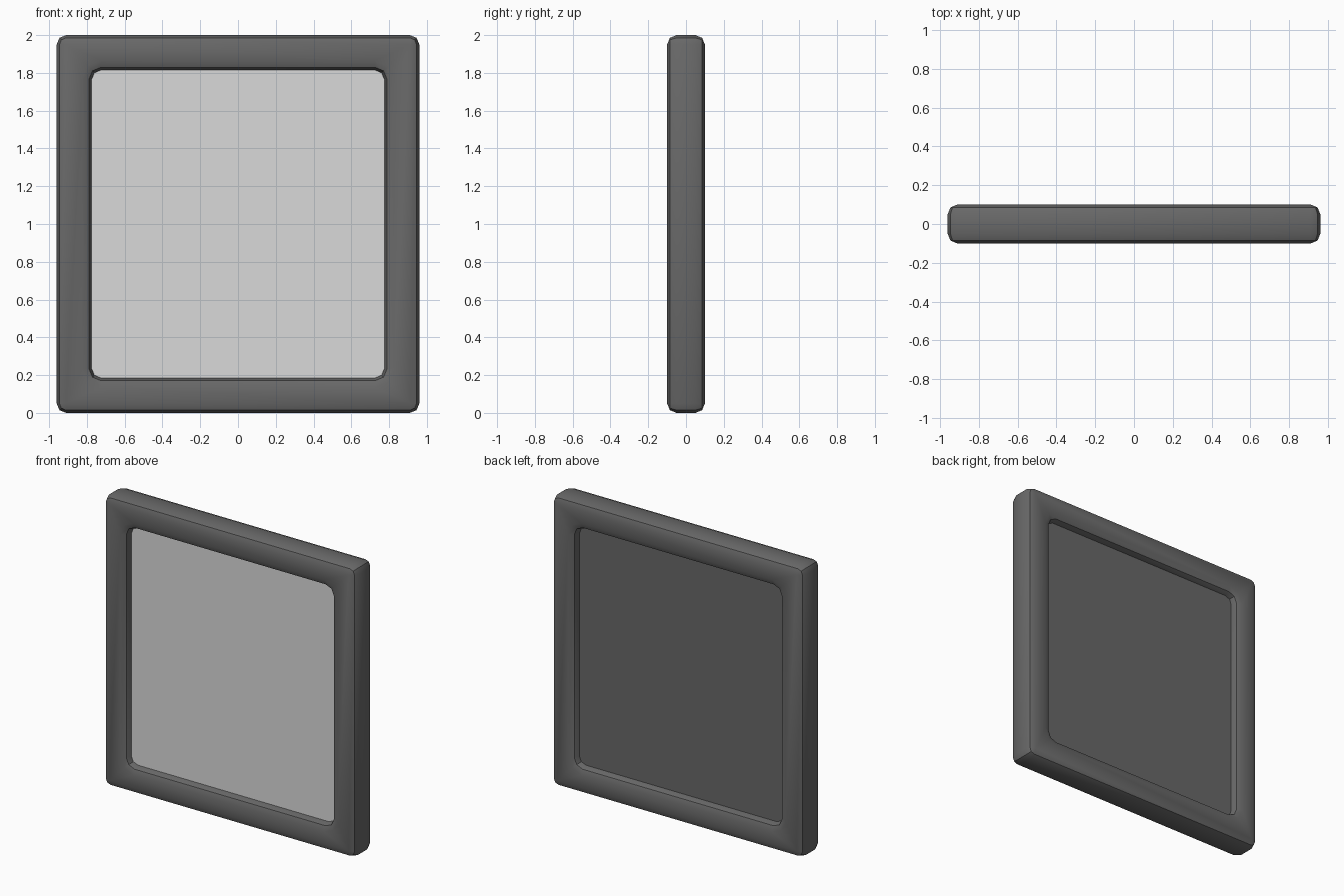
import bpy, bmesh
from math import sin, cos, pi

cube = bpy.data.objects.get("Cube")
if cube:
    bpy.data.objects.remove(cube, do_unlink=True)


def material(name, value):
    m = bpy.data.materials.new(name)
    m.use_nodes = True
    color = (value, value, value, 1)
    m.diffuse_color = color
    m.node_tree.nodes["Principled BSDF"].inputs["Base Color"].default_value = color
    return m


dark_grey = material("dark grey", 0.14)
light_grey = material("light grey", 0.70)

HALF_X, HALF_Z, HALF_Y = 0.96, 1.0, 0.10
BORDER, ROUND = 0.185, 0.05


def add_object(name, bm, mats):
    bmesh.ops.recalc_face_normals(bm, faces=bm.faces)
    mesh = bpy.data.meshes.new(name)
    bm.to_mesh(mesh)
    bm.free()
    for m in mats:
        mesh.materials.append(m)
    obj = bpy.data.objects.new(name, mesh)
    bpy.context.collection.objects.link(obj)
    return obj


def ring(bm, inset, y):
    """Rounded rectangle, inset from the outer outline."""
    if inset <= ROUND:
        r = ROUND - inset
    else:
        r = ROUND + BORDER - inset
    verts = []
    for k, (sx, sz) in enumerate([(1, 1), (-1, 1), (-1, -1), (1, -1)]):
        for j in range(3):
            a = k * pi / 2 + j * pi / 4
            verts.append(bm.verts.new((
                sx * (HALF_X - inset - r) + r * cos(a), y,
                HALF_Z + sz * (HALF_Z - inset - r) + r * sin(a))))
    return verts


# Frame: rounded border cross-section carried around the outline
bm = bmesh.new()
mid = ROUND * (1 - cos(pi / 4))
half = [(0, HALF_Y - ROUND), (mid, HALF_Y - mid), (ROUND, HALF_Y),
        (BORDER - ROUND, HALF_Y), (BORDER - mid, HALF_Y - mid),
        (BORDER, HALF_Y - ROUND)]
profile = half + [(d, -y) for d, y in reversed(half)]
rings = [ring(bm, d, y) for d, y in profile]
for i, a in enumerate(rings):
    b = rings[(i + 1) % len(rings)]
    for j in range(len(a)):
        n = (j + 1) % len(a)
        bm.faces.new((a[j], a[n], b[n], b[j]))
bmesh.ops.remove_doubles(bm, verts=bm.verts, dist=0.0001)
frame = add_object("frame", bm, [dark_grey])
bpy.ops.object.select_all(action='DESELECT')
frame.select_set(True)
bpy.context.view_layer.objects.active = frame
bpy.ops.object.shade_smooth_by_angle(angle=pi / 6)

# Panel: flat slab set into the frame, light on its front only
bm = bmesh.new()
bmesh.ops.create_cube(bm, size=2)
for v in bm.verts:
    v.co.x *= HALF_X - BORDER + 0.015
    v.co.y *= HALF_Y - ROUND
    v.co.z = HALF_Z + v.co.z * (HALF_Z - BORDER + 0.015)
bm.normal_update()
for f in bm.faces:
    f.material_index = 1 if f.normal.y < -0.5 else 0
add_object("panel", bm, [dark_grey, light_grey])
